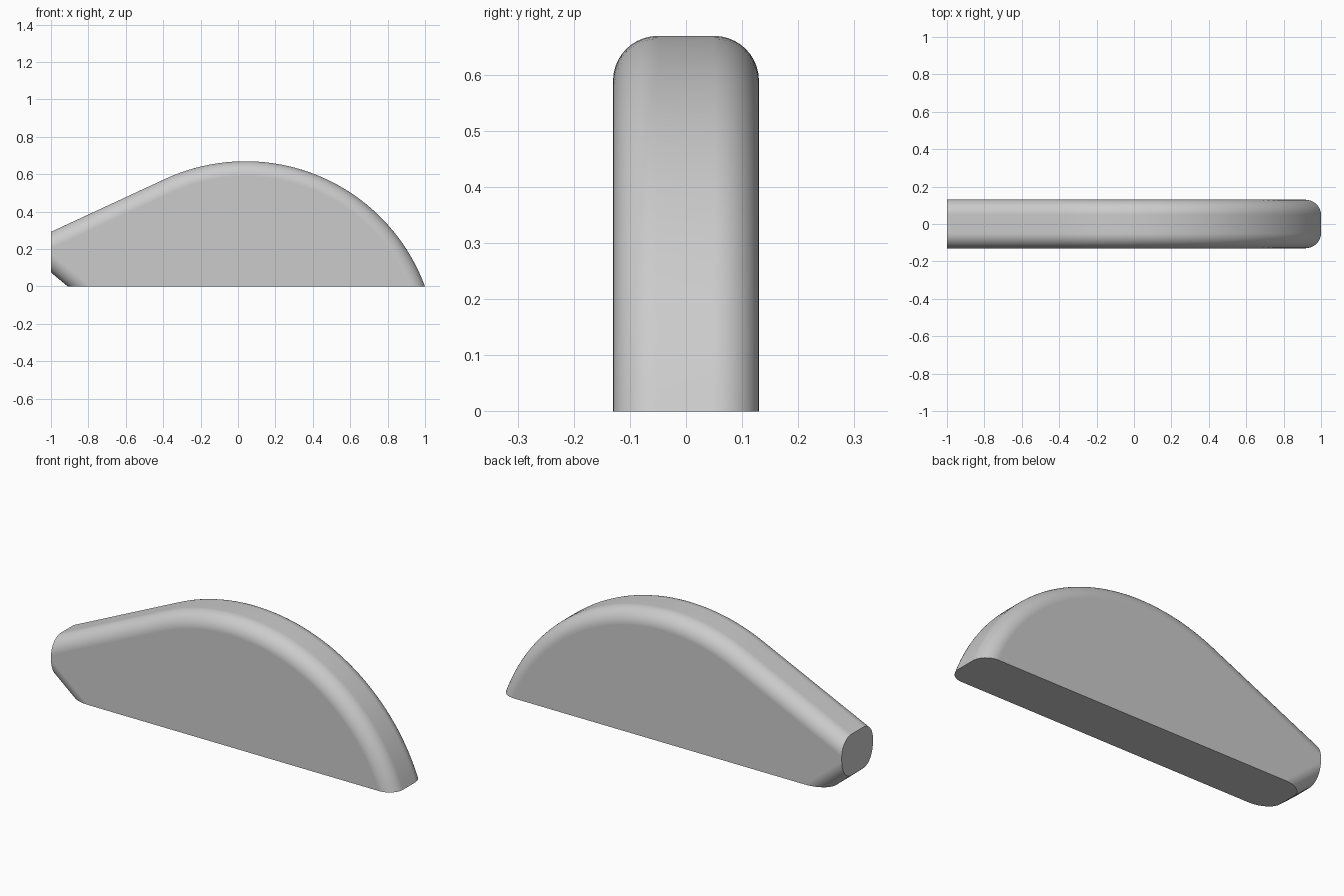
import bpy, bmesh
from math import sin, cos, asin, pi, radians, tan, atan2

if "Cube" in bpy.data.objects:
    bpy.data.objects.remove(bpy.data.objects["Cube"])

HALF_W, FILLET, STEPS = 0.13, 0.08, 10
CX, CZ, R = 0.04, -0.353, 1.0225          # crown arc
SLOPE = asin(0.43 / R)                    # sloping back, tangent to the arc
CHAMFER = atan2(0.075, 0.09)              # small cut under the nose
ARC = 40


def outline(d):
    """Side outline inset by d on its rounded edges, flat at z=0 and x=-1."""
    r = R - d
    a0, a1 = asin(-CZ / r), pi / 2 + SLOPE
    pts = [(CX + r * cos(a0 + (a1 - a0) * i / ARC),
            CZ + r * sin(a0 + (a1 - a0) * i / ARC)) for i in range(ARC + 1)]
    x, z = pts[-1]
    pts.append((-1, z - (x + 1) * tan(SLOPE)))
    pts.append((-1, 0.075 + d / cos(CHAMFER)))
    pts.append((-0.91 + d / sin(CHAMFER), 0))
    return pts


# Rounded cross-section as (y, inset) pairs
half = [(HALF_W - FILLET * (1 - sin(t)), FILLET * (1 - cos(t)))
        for t in (pi / 2 * i / STEPS for i in range(STEPS + 1))]
section = [(-y, d) for y, d in reversed(half)] + half

# Loft the outlines across the width
bm = bmesh.new()
rings = [[bm.verts.new((x, y, z)) for x, z in outline(d)] for y, d in section]
n = len(rings[0])
for a, b in zip(rings, rings[1:]):
    for i in range(n):
        j = (i + 1) % n
        bm.faces.new((a[i], a[j], b[j], b[i]))
bm.faces.new(rings[0])
bm.faces.new(rings[-1])
bmesh.ops.recalc_face_normals(bm, faces=bm.faces)

mesh = bpy.data.meshes.new("rounded_body")
bm.to_mesh(mesh)
bm.free()
body = bpy.data.objects.new("rounded_body", mesh)
bpy.context.collection.objects.link(body)
bpy.context.view_layer.objects.active = body
body.select_set(True)
bpy.ops.object.shade_smooth_by_angle(angle=radians(30))
weighted = body.modifiers.new("even_shading", 'WEIGHTED_NORMAL')
weighted.keep_sharp = True
